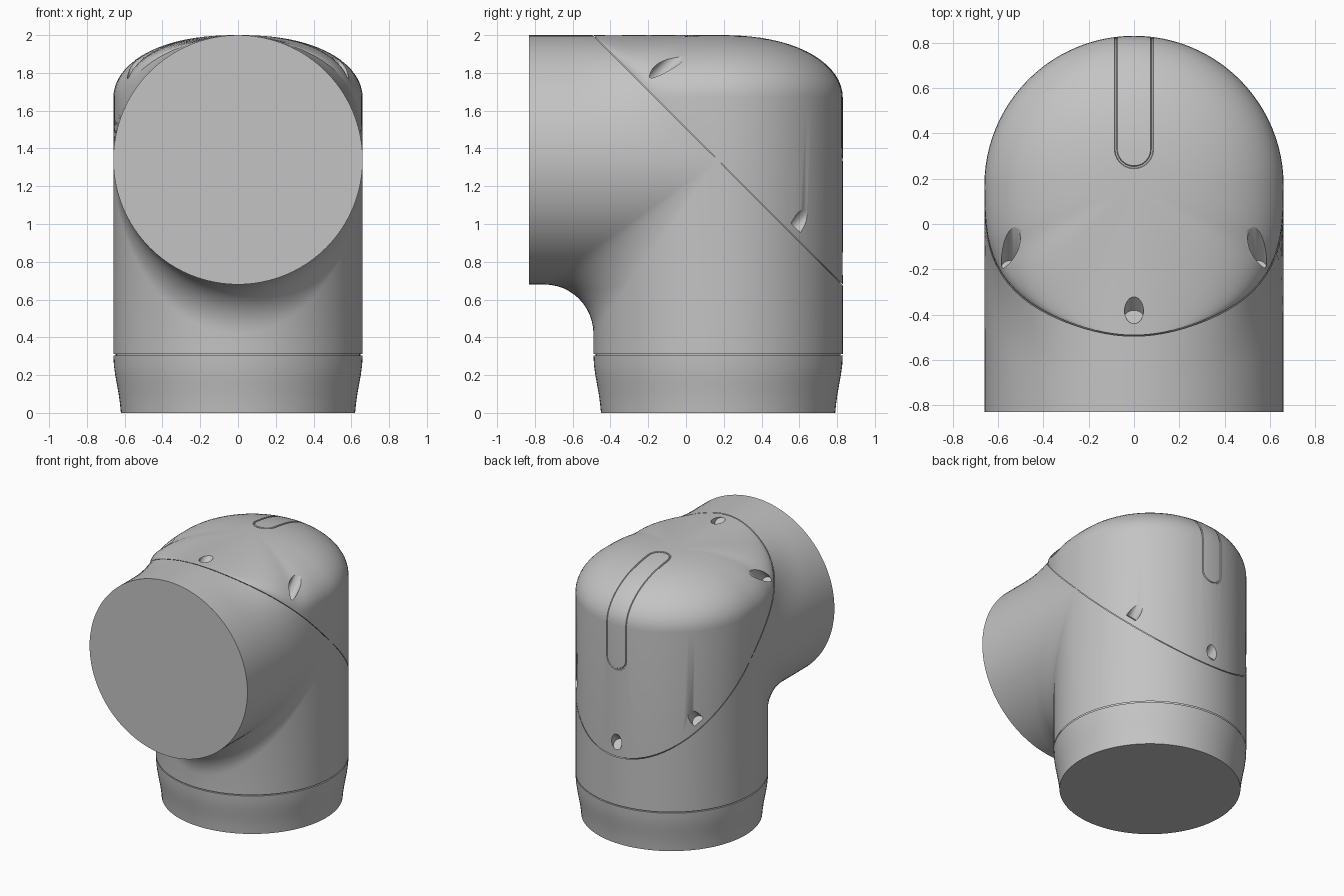
import bpy, bmesh
from math import sin, cos, pi, sqrt, hypot, asin, radians
from mathutils import Vector

old = bpy.data.objects.get("Cube")
if old:
    bpy.data.objects.remove(old, do_unlink=True)

R = 0.66            # radius of both tubes
CY, CZ = 0.17, 1.34  # vertical axis y, horizontal axis z
FRONT = -0.83
N = 96
GAP = 0.005
EDGE = 1.67         # height where the dome meets the wall
FILLET = 0.26

grey = bpy.data.materials.new("plain grey")
grey.use_nodes = True
grey.diffuse_color = (0.55, 0.55, 0.55, 1)
grey.node_tree.nodes["Principled BSDF"].inputs["Base Color"].default_value = (0.55, 0.55, 0.55, 1)


def make(name, bm, merge=0.0001):
    bmesh.ops.remove_doubles(bm, verts=bm.verts, dist=merge)
    bmesh.ops.recalc_face_normals(bm, faces=bm.faces)
    mesh = bpy.data.meshes.new(name)
    bm.to_mesh(mesh)
    bm.free()
    obj = bpy.data.objects.new(name, mesh)
    bpy.context.scene.collection.objects.link(obj)
    return obj


def finish(obj):
    obj.data.materials.clear()
    obj.data.materials.append(grey)
    bpy.ops.object.select_all(action='DESELECT')
    obj.select_set(True)
    bpy.context.view_layer.objects.active = obj
    bpy.ops.object.shade_smooth_by_angle(angle=radians(35))


def skin(bm, rows, closed=False):
    """Bridge equal-length rows of points with quads and return the vertices."""
    vs = [[bm.verts.new(p) for p in row] for row in rows]
    for i in range(len(vs) if closed else len(vs) - 1):
        a, b = vs[i], vs[(i + 1) % len(vs)]
        for k in range(len(a) - 1):
            bm.faces.new((a[k], a[k + 1], b[k + 1], b[k]))
    return vs


def rim(a):
    """Cap footprint radius, slightly swollen at the front shoulders."""
    return R + (0.07 * sin(2 * a) ** 2 * sin(a) ** 2 if cos(a) > 0 else 0)


def seam(a):
    r = rim(a)
    return Vector((r * sin(a), CY - r * cos(a), CZ + r * cos(a)))


def curve_drop(t):
    return 1 - sqrt(max(0, 1 - t ** 2.3))


def cap_point(a, t):
    """Point on the dome at angle a from the front, t of the way to the rim."""
    r, c = rim(a), cos(a)
    drop = max(0, 2 - max(EDGE, CZ + r * c))
    f = curve_drop(t)
    if c > 0.5:
        k = sqrt(max(0, 1 - c * c)) / sin(pi / 3)
        w = k * k * (3 - 2 * k)
        tube = (1 - sqrt(1 - (t * sin(a)) ** 2)) / max(1 - c, 1e-6)
        f = f * w + tube * (1 - w)
    return Vector((t * r * sin(a), CY - t * r * c, 2 - drop * f))


# Elbow body: inner bend swept slice by slice, then outer halves up to the seam
def tube_run(end):
    length = 0.6 * (end - FRONT)
    return [FRONT] + [end - length * (1 - k / 6) for k in range(7)]


half = [-pi / 2 + pi * i / (N // 2) for i in range(N // 2 + 1)]
bm = bmesh.new()
inner, outer, lower = [], [], []
for a in half:
    x, c = R * sin(a), max(0, cos(a))
    y, z, rad = CY - R * c, CZ - R * c, FILLET * c
    row = [Vector((x, v, z)) for v in tube_run(y - rad)]
    for k in range(1, 13):
        u = pi / 2 * k / 12
        row.append(Vector((x, y - rad + rad * sin(u), z - rad + rad * cos(u))))
    row.append(Vector((x, y, 0.313)))
    inner.append(row)

    s = seam(a)
    row = []
    for k, v in enumerate(tube_run(s.y - GAP)):
        r = R + (rim(a) - R) * (max(0, k - 1) / 6) ** 2
        row.append(Vector((r * sin(a), v, CZ + r * cos(a))))
    outer.append(row)
    lower.append([Vector((x, CY + R * c, z - GAP)), Vector((x, CY + R * c, 0.313))])
for rows in (inner, outer, lower):
    skin(bm, rows)
bm.faces.new([bm.verts.new((R * sin(2 * pi * i / N), FRONT, CZ + R * cos(2 * pi * i / N)))
              for i in range(N)])
body = make("elbow_body", bm, 0.0055)

# Base collar with a recessed neck that closes the joint line
profile = [(0.62, 0), (0.625, 0.05), (0.632, 0.1), (0.641, 0.15), (0.65, 0.2),
           (0.657, 0.25), (R, 0.305), (0.648, 0.305), (0.648, 0.33)]
bm = bmesh.new()
rows = [[Vector((r * sin(2 * pi * i / N), CY + r * cos(2 * pi * i / N), z)) for r, z in profile]
        for i in range(N)]
vs = skin(bm, rows, True)
bm.faces.new([v[0] for v in vs])
bm.faces.new([v[-1] for v in vs])
collar = make("base_collar", bm)

# Plug just inside the slanted joint line
bm = bmesh.new()
centre = Vector((0, CY, CZ))
rows = []
for i in range(N):
    p = centre + (seam(2 * pi * i / N) - centre) * 0.985
    rows.append([p, p - Vector((0, 0.03, 0.03))])
vs = skin(bm, rows, True)
for k in (0, 1):
    bm.faces.new([v[k] for v in vs])
plug = make("joint_plug", bm)

# Domed cap
bm = bmesh.new()
rows = []
for i in range(N):
    a = 2 * pi * i / N
    rows.append([seam(a)] + [cap_point(a, sin(pi / 2 * (1 - k / 18))) for k in range(19)])
vs = skin(bm, rows, True)
bm.faces.new([v[0] for v in vs])
cap = make("domed_cap", bm)

# Screw pockets, drilled square to the slanted joint
cutters = []
axis = Vector((0, 1, 1)).normalized()
across = Vector((0, 1, -1)).normalized()
turn = axis.to_track_quat('Z', 'Y').to_matrix().to_4x4()
for x, v in ((0, -0.856), (0, 0.856), (0.543, -0.545), (-0.543, -0.545),
             (0.505, 0.54), (-0.505, 0.54)):
    bm = bmesh.new()
    bmesh.ops.create_cone(bm, cap_ends=True, segments=24, radius1=0.042, radius2=0.042, depth=0.4)
    bm.transform(turn)
    bmesh.ops.translate(bm, verts=bm.verts,
                        vec=centre + Vector((x, 0, 0)) + across * v + axis * 0.235)
    cutters.append(make("pocket_cutter", bm))

# Long rounded slot outline running over the back of the dome
W, TOP_Y, LOW_Z = 0.08, 0.33, 1.42


def dome_z(r):
    return 2 - (2 - EDGE) * curve_drop(min(1, r / R))


u0 = asin(hypot(W, TOP_Y - CY) / R)
side = []
for k in range(1, 19):
    r = R * sin(u0 + (pi / 2 - u0) * k / 18)
    side.append((CY + sqrt(r * r - W * W), dome_z(r)))
side += [(side[-1][0], z) for z in (1.6, 1.5)]
path = []
for k in range(13):
    x, y = W * cos(pi * k / 12), TOP_Y - W * sin(pi * k / 12)
    path.append((x, y, dome_z(hypot(x, y - CY))))
path += [(-W, y, z) for y, z in side]
for k in range(13):
    x = -W * cos(pi * k / 12)
    path.append((x, CY + sqrt(R * R - x * x), LOW_Z - W * sin(pi * k / 12)))
path += [(W, y, z) for y, z in reversed(side)]

curve = bpy.data.curves.new("slot_path", 'CURVE')
curve.dimensions = '3D'
curve.bevel_depth = 0.007
curve.bevel_resolution = 1
spline = curve.splines.new('POLY')
spline.points.add(len(path) - 1)
for pt, p in zip(spline.points, path):
    pt.co = (*p, 1)
spline.use_cyclic_u = True
slot = bpy.data.objects.new("slot_path", curve)
bpy.context.scene.collection.objects.link(slot)
bpy.context.view_layer.update()
mesh = bpy.data.meshes.new_from_object(slot.evaluated_get(bpy.context.evaluated_depsgraph_get()))
bm = bmesh.new()
bm.from_mesh(mesh)
bpy.data.objects.remove(slot, do_unlink=True)
cutters.append(make("slot_cutter", bm))

# Cut the cap, bake the result and drop the cutters
for c in cutters:
    c.hide_render = True
    mod = cap.modifiers.new("cut", 'BOOLEAN')
    mod.operation = 'DIFFERENCE'
    mod.solver = 'EXACT'
    mod.object = c
bpy.context.view_layer.update()
cut = bpy.data.meshes.new_from_object(cap.evaluated_get(bpy.context.evaluated_depsgraph_get()))
cap.modifiers.clear()
cap.data = cut
for c in cutters:
    bpy.data.objects.remove(c, do_unlink=True)

for obj in (body, collar, plug, cap):
    finish(obj)
